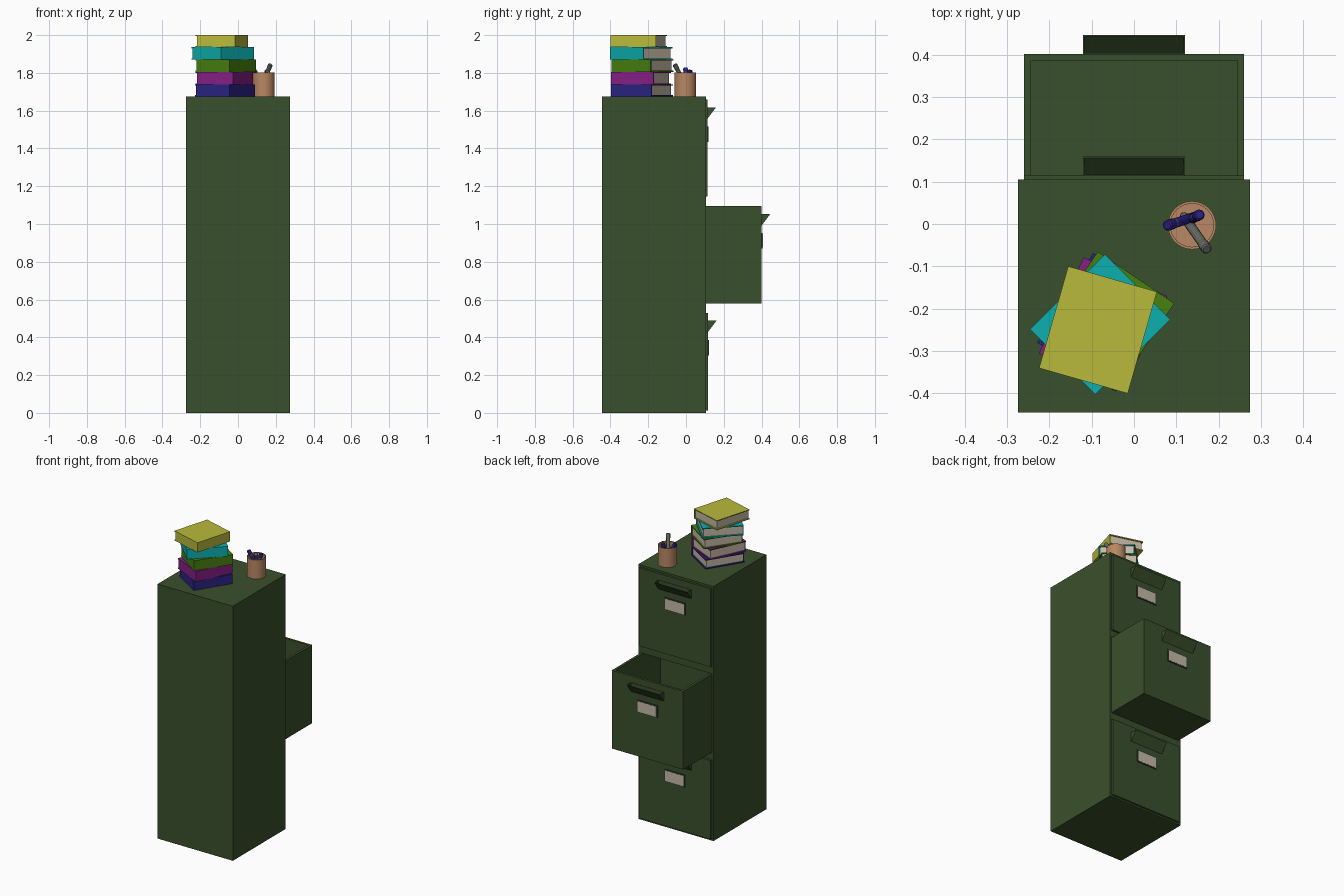
import bpy, bmesh, math
from mathutils import Vector, Matrix

cube = bpy.data.objects.get("Cube")
if cube:
    bpy.data.objects.remove(cube, do_unlink=True)


def material(name, r, g, b):
    m = bpy.data.materials.new(name)
    m.use_nodes = True
    m.diffuse_color = (r, g, b, 1)
    m.node_tree.nodes["Principled BSDF"].inputs["Base Color"].default_value = (r, g, b, 1)
    return m


GREEN = material("cabinet green", 0.042, 0.08, 0.025)
CREAM = material("paper cream", 0.56, 0.49, 0.38)
FRAME = material("dark metal", 0.04, 0.05, 0.045)
GREY = material("pen grey", 0.14, 0.14, 0.135)
TAN = material("cup tan", 0.485, 0.242, 0.125)
NAVY = material("navy", 0.025, 0.016, 0.235)
PURPLE = material("purple", 0.235, 0.014, 0.235)
LEAF = material("leaf green", 0.061, 0.216, 0.005)
TEAL = material("teal", 0.004, 0.43, 0.43)
YELLOW = material("yellow", 0.49, 0.49, 0.045)


def finish(name, bm, *mats):
    bmesh.ops.recalc_face_normals(bm, faces=bm.faces)
    mesh = bpy.data.meshes.new(name)
    bm.to_mesh(mesh)
    bm.free()
    for m in mats:
        mesh.materials.append(m)
    ob = bpy.data.objects.new(name, mesh)
    bpy.context.collection.objects.link(ob)
    return ob


def add_box(bm, x, y, z, mat=0):
    """Add a box given as three (low, high) ranges."""
    size = [b - a for a, b in (x, y, z)]
    mid = [(a + b) / 2 for a, b in (x, y, z)]
    mtx = Matrix.Translation(mid) @ Matrix.Diagonal((*size, 1))
    verts = bmesh.ops.create_cube(bm, size=1, matrix=mtx)["verts"]
    for f in {f for v in verts for f in v.link_faces}:
        f.material_index = mat


def smooth(ob):
    bpy.ops.object.select_all(action="DESELECT")
    ob.select_set(True)
    bpy.context.view_layer.objects.active = ob
    bpy.ops.object.shade_smooth_by_angle(angle=math.radians(40))


# Cabinet carcass: sides, back, top, base and rails between drawers
HALF, BACK, FACE, TOP = 0.274, -0.445, 0.105, 1.676
INNER = 0.262
bm = bmesh.new()
for s in (-1, 1):
    add_box(bm, sorted((s * INNER, s * HALF)), (BACK, FACE), (0, TOP))
add_box(bm, (-INNER, INNER), (BACK, BACK + 0.015), (0, TOP))
for low, high in ((0, 0.01), (0.533, 0.577), (1.098, 1.142), (1.663, TOP)):
    add_box(bm, (-INNER, INNER), (BACK + 0.015, FACE), (low, high))
finish("cabinet_body", bm, GREEN)


def pull_handle(name, y, top):
    """Triangular scoop with a hollow top."""
    w, d, h = 0.12, 0.045, 0.06
    bm = bmesh.new()
    ends = [[bm.verts.new((x, y + dy, top + dz)) for dy, dz in ((0, 0), (d, 0), (0, -h))]
            for x in (-w, w)]
    a, b = ends
    bm.faces.new(a)
    bm.faces.new(b)
    for i in range(3):
        j = (i + 1) % 3
        bm.faces.new((a[i], a[j], b[j], b[i]))
    bmesh.ops.recalc_face_normals(bm, faces=bm.faces)
    mouth = max(bm.faces, key=lambda f: f.normal.z)
    bmesh.ops.inset_individual(bm, faces=[mouth], thickness=0.004)
    mid = y + d / 2
    hollow = bmesh.ops.extrude_discrete_faces(bm, faces=[mouth])["faces"][0]
    for v in hollow.verts:
        v.co.z -= 0.004 if v.co.y > mid else 0.042
        v.co.y -= 0.002 if v.co.y > mid else 0
    finish(name, bm, GREEN)


def drawer(name, low, high, front):
    """Open-topped drawer with handle and label holder."""
    w, t, depth = 0.26, 0.016, 0.5
    bm = bmesh.new()
    add_box(bm, (-w, w), (front - t, front), (low, high))
    add_box(bm, (-w, w), (front - depth, front - t), (low, low + t))
    add_box(bm, (-w, w), (front - depth, front - depth + t), (low + t, high))
    for s in (-1, 1):
        add_box(bm, sorted((s * (w - t), s * w)), (front - depth + t, front - t), (low + t, high))
    finish(name, bm, GREEN)
    pull_handle(name + "_handle", front, high - 0.042)
    bm = bmesh.new()
    lo, hi = high - 0.225, high - 0.143
    add_box(bm, (-0.075, 0.075), (front, front + 0.005), (lo, hi), 0)
    add_box(bm, (-0.068, 0.068), (front, front + 0.006), (lo + 0.007, hi - 0.007), 1)
    finish(name + "_label", bm, FRAME, CREAM)


drawer("bottom_drawer", 0.012, 0.53, 0.116)
drawer("middle_drawer", 0.58, 1.095, 0.401)
drawer("top_drawer", 1.145, 1.66, 0.114)


# Stack of books: boards, two coloured sides and an inset page block
def book(name, mat, x, y, low, high, turn):
    w, d, t, inset = 0.109, 0.125, 0.006, 0.008
    h = high - low
    bm = bmesh.new()
    for z in (0, h - t):
        add_box(bm, (-w, w), (-d, d), (z, z + t))
    add_box(bm, (w - t, w), (-d, d), (t, h - t))
    add_box(bm, (-w + inset, w - t), (-d, -d + t), (t, h - t))
    add_box(bm, (-w + inset, w - t), (-d + t, d - inset), (t, h - t), 1)
    ob = finish(name, bm, mat, CREAM)
    ob.location = (x, y, low)
    ob.rotation_euler.z = math.radians(turn)


book("navy_book", NAVY, -0.07, -0.232, TOP, 1.738, -32)
book("purple_book", PURPLE, -0.073, -0.238, 1.738, 1.806, -25)
book("leaf_green_book", LEAF, -0.065, -0.23, 1.806, 1.871, -34)
book("teal_book", TEAL, -0.08, -0.237, 1.871, 1.936, -45)
book("yellow_book", YELLOW, -0.085, -0.25, 1.936, 2.0, -16)


def lathe(bm, profile, steps, mtx=Matrix()):
    """Revolve (radius, height, material) points into stacked rings."""
    rings = [[bm.verts.new(mtx @ Vector((r * math.cos(k * math.tau / steps),
                                         r * math.sin(k * math.tau / steps), z)))
              for k in range(steps)] for r, z, _ in profile]
    for lower, upper, (_, _, mat) in zip(rings, rings[1:], profile):
        for k in range(steps):
            n = (k + 1) % steps
            bm.faces.new((lower[k], lower[n], upper[n], upper[k])).material_index = mat
    bm.faces.new(rings[0]).material_index = profile[0][2]
    bm.faces.new(rings[-1]).material_index = profile[-1][2]


# Pencil cup
bm = bmesh.new()
lathe(bm, [(0.057, 0, 0), (0.057, 0.125, 0), (0.051, 0.125, 0), (0.051, 0.008, 0)], 32,
      Matrix.Translation((0.137, -0.003, TOP)))
smooth(finish("pencil_cup", bm, TAN))


# Pens leaning in the cup, each with a ring and cap
def pen(name, start, end, mat, ring):
    start, end = Vector(start), Vector(end)
    axis = end - start
    n = axis.length
    mtx = Matrix.Translation(start) @ axis.to_track_quat("Z", "Y").to_matrix().to_4x4()
    r = 0.0115
    bm = bmesh.new()
    lathe(bm, [(r * 0.5, 0, 0), (r, 0.012, 0), (r, n - 0.035, 1), (r, n - 0.03, 0),
               (r * 1.1, n - 0.028, 0), (r * 1.1, n - 0.003, 0), (r * 0.8, n, 0)], 14, mtx)
    smooth(finish(name, bm, mat, ring))


pen("blue_pen", (0.158, 0.022, 1.69), (0.078, -0.004, 1.825), NAVY, GREY)
pen("grey_pen", (0.115, 0.022, 1.69), (0.172, -0.06, 1.845), GREY, LEAF)
pen("short_blue_pen", (0.125, 0.005, 1.69), (0.155, 0.022, 1.815), NAVY, GREY)
